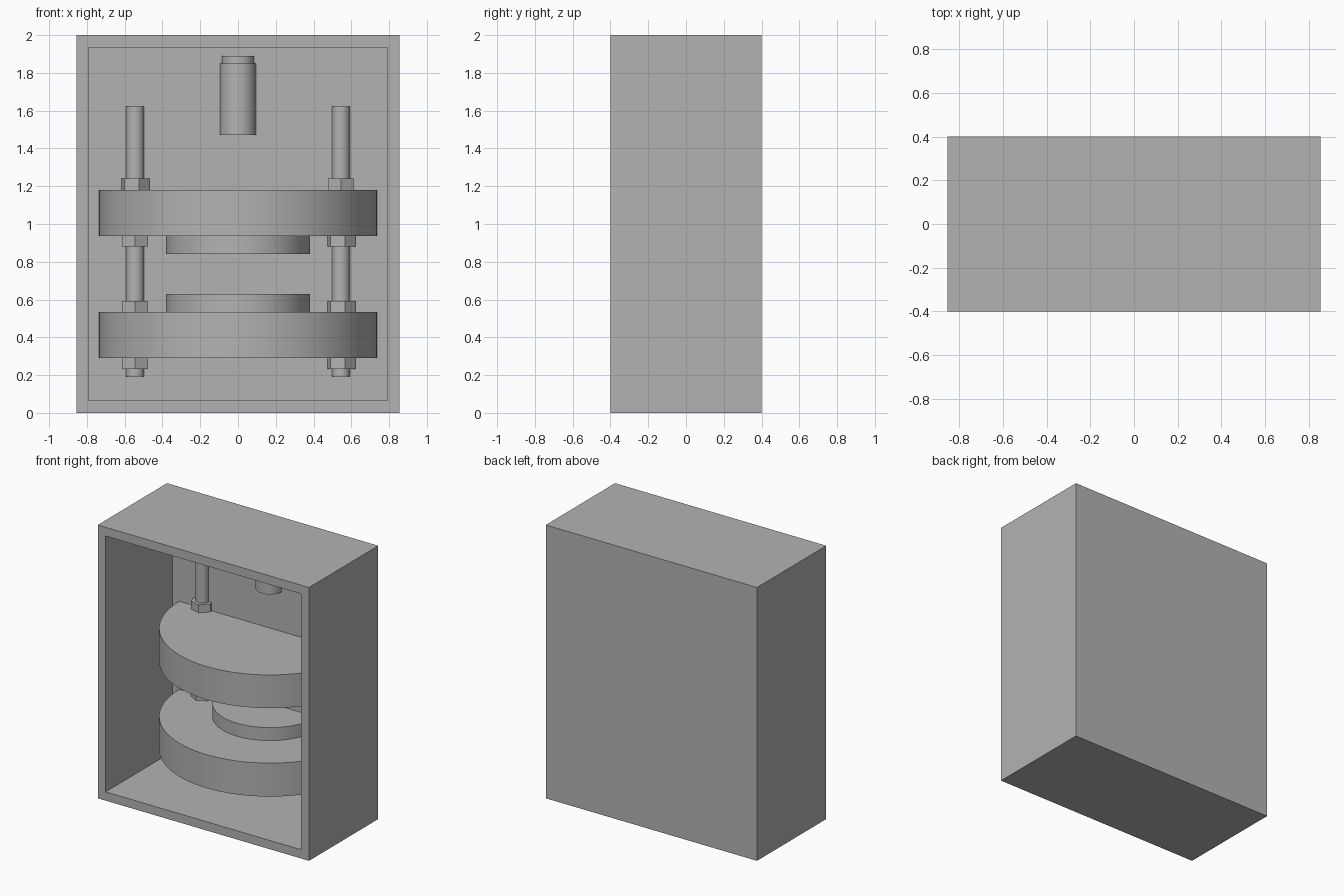
import bpy, bmesh
from math import radians
from mathutils import Matrix

cube = bpy.data.objects.get("Cube")
if cube:
    bpy.data.objects.remove(cube, do_unlink=True)

GREY = (0.45, 0.45, 0.45, 1)
grey = bpy.data.materials.new("plain_grey")
grey.use_nodes = True
grey.diffuse_color = GREY
grey.node_tree.nodes["Principled BSDF"].inputs["Base Color"].default_value = GREY

WALL_Y = 0.37      # inner face of the back wall
ROD_X = 0.545


def finish(name, bm, smooth):
    bmesh.ops.recalc_face_normals(bm, faces=bm.faces)
    mesh = bpy.data.meshes.new(name)
    bm.to_mesh(mesh)
    bm.free()
    mesh.materials.append(grey)
    obj = bpy.data.objects.new(name, mesh)
    bpy.context.collection.objects.link(obj)
    if smooth:
        bpy.ops.object.select_all(action='DESELECT')
        obj.select_set(True)
        bpy.context.view_layer.objects.active = obj
        bpy.ops.object.shade_smooth_by_angle(angle=radians(30))
    return obj


def half_prism(name, x, radius, z0, z1, sides=64, turn=0):
    """Upright cylinder or hexagon, sliced in half against the back wall."""
    bm = bmesh.new()
    place = Matrix.Translation((x, WALL_Y, (z0 + z1) / 2)) @ Matrix.Rotation(radians(turn), 4, 'Z')
    bmesh.ops.create_cone(bm, cap_ends=True, segments=sides, radius1=radius,
                          radius2=radius, depth=z1 - z0, matrix=place)
    cut = bmesh.ops.bisect_plane(bm, geom=bm.verts[:] + bm.edges[:] + bm.faces[:],
                                 plane_co=(0, WALL_Y, 0), plane_no=(0, 1, 0),
                                 clear_outer=True)
    edges = [e for e in cut["geom_cut"] if isinstance(e, bmesh.types.BMEdge)]
    bmesh.ops.holes_fill(bm, edges=edges)
    return finish(name, bm, sides > 6)


# Open-fronted case: inset the front face and push it back
bm = bmesh.new()
bmesh.ops.create_cube(bm, size=1, matrix=Matrix.Translation((0, 0, 1)) @ Matrix.Diagonal((1.71, 0.8, 2, 1)))
bm.normal_update()
front = min(bm.faces, key=lambda f: f.calc_center_median().y)
bmesh.ops.inset_region(bm, faces=[front], thickness=0.091)
pushed = bmesh.ops.extrude_face_region(bm, geom=[front])
bmesh.ops.delete(bm, geom=[front], context='FACES_ONLY')
for v in pushed["geom"]:
    if isinstance(v, bmesh.types.BMVert):
        v.co.y = WALL_Y
finish("case", bm, False)

# Large plates with the facing round pads
half_prism("lower_plate", 0, 0.735, 0.29, 0.535, 96)
half_prism("upper_plate", 0, 0.735, 0.937, 1.18, 96)
half_prism("lower_pad", 0, 0.382, 0.535, 0.63)
half_prism("upper_pad", 0, 0.382, 0.842, 0.937)

# Stepped plug near the top
half_prism("plug_body", 0, 0.095, 1.47, 1.85)
half_prism("plug_cap", 0, 0.084, 1.85, 1.89)

# Threaded rods, each with four hexagonal nuts
nuts = {"bottom": (0.232, 0.29), "lower": (0.535, 0.593),
        "upper": (0.88, 0.937), "top": (1.18, 1.24)}
for side, sign in (("right", -1), ("left", 1)):
    half_prism(side + "_rod", sign * ROD_X, 0.048, 0.193, 1.622, 32)
    for level, (z0, z1) in nuts.items():
        turn = 0 if (sign < 0) != (level == "top") else 15
        half_prism(f"{side}_{level}_nut", sign * ROD_X, 0.079, z0, z1, 6, turn)
